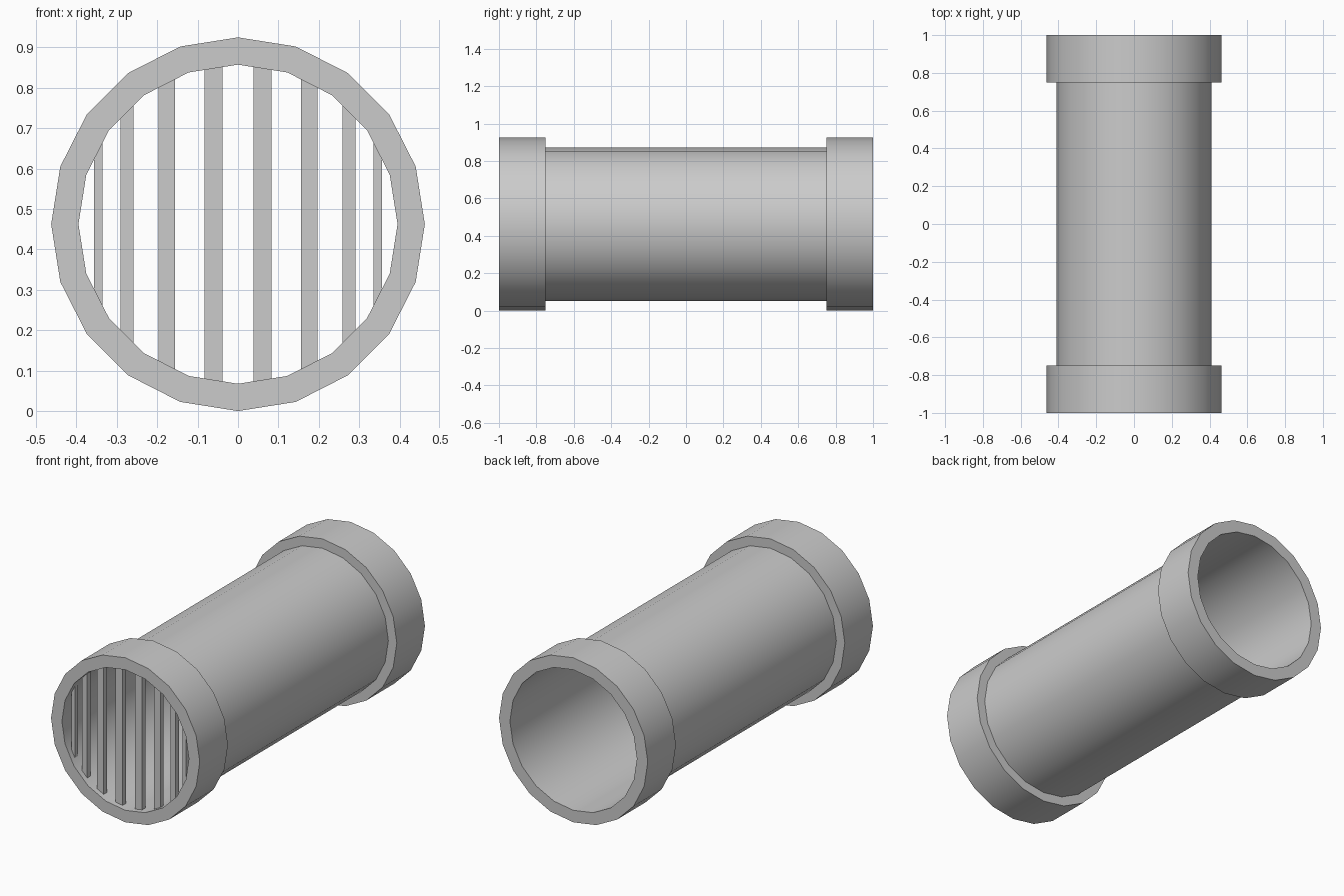
import bpy, bmesh, math

if "Cube" in bpy.data.objects:
    bpy.data.objects.remove(bpy.data.objects["Cube"])

SIDES = 20
R_COLLAR, R_PIPE, R_BORE = 0.4625, 0.41, 0.395
CZ = R_COLLAR


def finish(bm, name):
    bmesh.ops.recalc_face_normals(bm, faces=bm.faces)
    mesh = bpy.data.meshes.new(name)
    bm.to_mesh(mesh)
    bm.free()
    obj = bpy.data.objects.new(name, mesh)
    bpy.context.collection.objects.link(obj)
    return obj


# Pipe with a thick collar at each end: closed (radius, y) profile turned about y
profile = [(R_BORE, -1), (R_COLLAR, -1), (R_COLLAR, -0.75), (R_PIPE, -0.75),
           (R_PIPE, 0.75), (R_COLLAR, 0.75), (R_COLLAR, 1), (R_BORE, 1)]
bm = bmesh.new()
rings = []
for i in range(SIDES):
    a = 2 * math.pi * i / SIDES
    rings.append([bm.verts.new((r * math.cos(a), y, CZ + r * math.sin(a)))
                  for r, y in profile])
n = len(profile)
for i in range(SIDES):
    p, q = rings[i], rings[(i + 1) % SIDES]
    for j in range(n):
        k = (j + 1) % n
        bm.faces.new((p[j], p[k], q[k], q[j]))
pipe = finish(bm, "pipe")
bpy.context.view_layer.objects.active = pipe
pipe.select_set(True)
bpy.ops.object.shade_smooth_by_angle(angle=math.radians(30))

# Front grille: one vertical bar per bore facet, narrowing towards the sides
Y0, Y1, R_END = -0.97, -0.94, 0.425
bm = bmesh.new()
for side in (-1, 1):
    for deg in (9, 27, 45, 63):
        a = math.radians(deg)
        x = side * 0.388 * math.sin(a)
        width = 0.045 * math.cos(a)
        height = 2 * math.sqrt(R_END ** 2 - x ** 2)
        verts = bmesh.ops.create_cube(bm, size=1)["verts"]
        bmesh.ops.scale(bm, vec=(width, Y1 - Y0, height), verts=verts)
        bmesh.ops.translate(bm, vec=(x, (Y0 + Y1) / 2, CZ), verts=verts)
finish(bm, "grille_bars")
